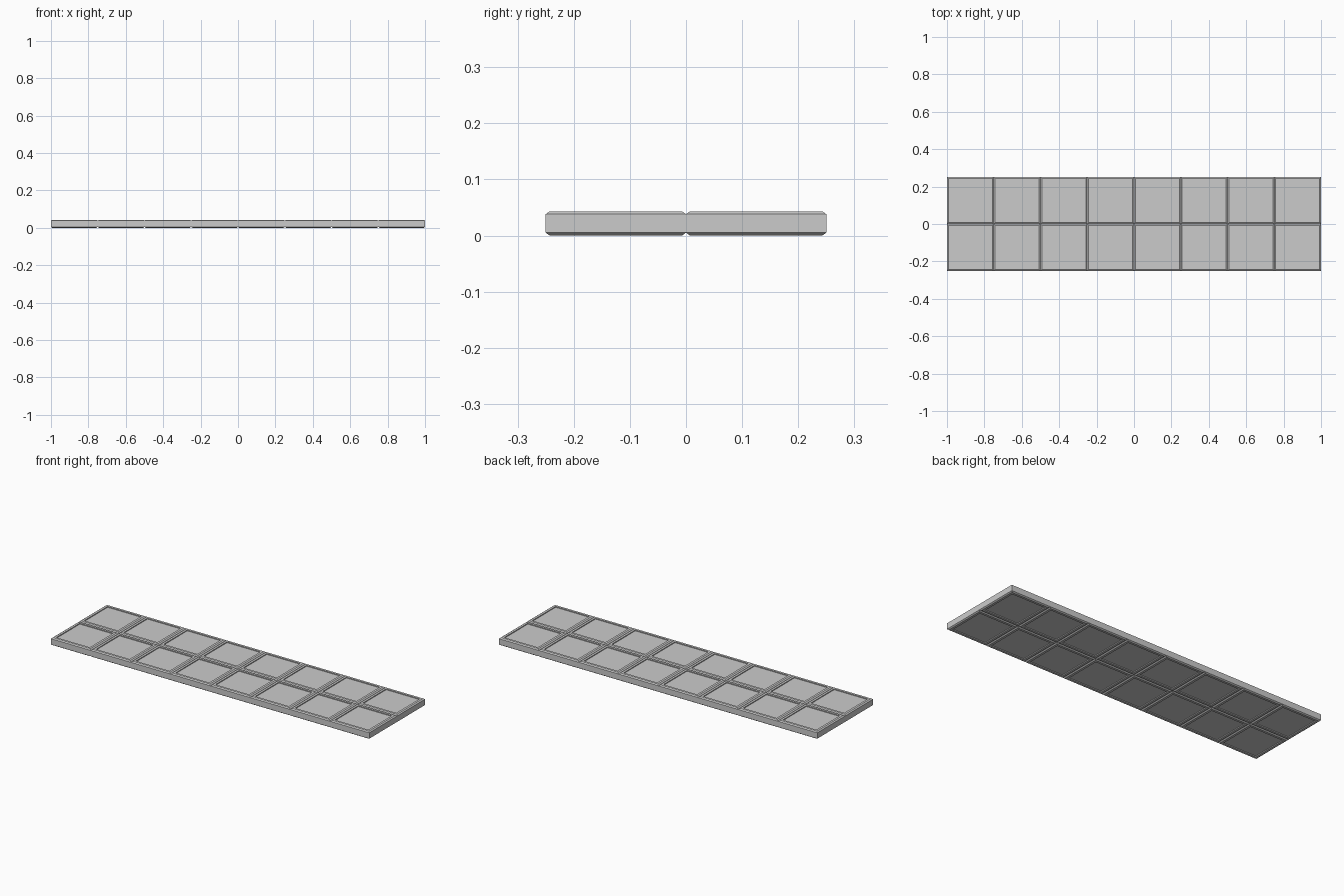
import bpy, bmesh

if "Cube" in bpy.data.objects:
    bpy.data.objects.remove(bpy.data.objects["Cube"])

TILE = 0.25
H = 0.043


def square_ring(bm, inset, z):
    r = TILE / 2 - inset
    return [bm.verts.new((x * r, y * r, z)) for x, y in ((-1, -1), (1, -1), (1, 1), (-1, 1))]


def make_tile(name, profile):
    """Square tile lofted through (inset, height) steps, capped at both ends."""
    bm = bmesh.new()
    rings = [square_ring(bm, i, z) for i, z in profile]
    for a, b in zip(rings, rings[1:]):
        for k in range(4):
            n = (k + 1) % 4
            bm.faces.new((a[k], a[n], b[n], b[k]))
    bm.faces.new(rings[0][::-1])
    bm.faces.new(rings[-1])
    bmesh.ops.recalc_face_normals(bm, faces=bm.faces)
    me = bpy.data.meshes.new(name)
    bm.to_mesh(me)
    bm.free()
    ob = bpy.data.objects.new(name, me)
    bpy.context.collection.objects.link(ob)
    return ob


# Chamfered rim around a slightly sunken panel, same above and below
upper = [(0, H - 0.005), (0.007, H), (0.02, H), (0.02, H - 0.005)]
lower = [(i, H - z) for i, z in reversed(upper)]
tile = make_tile("panel_tile", lower + upper)
tile.location = (-1 + TILE / 2, -TILE / 2, 0)

# Eight by two grid of tiles
for axis, count in ((0, 8), (1, 2)):
    m = tile.modifiers.new("grid", 'ARRAY')
    m.count = count
    m.use_relative_offset = False
    m.use_constant_offset = True
    m.constant_offset_displace = [TILE if k == axis else 0 for k in range(3)]
